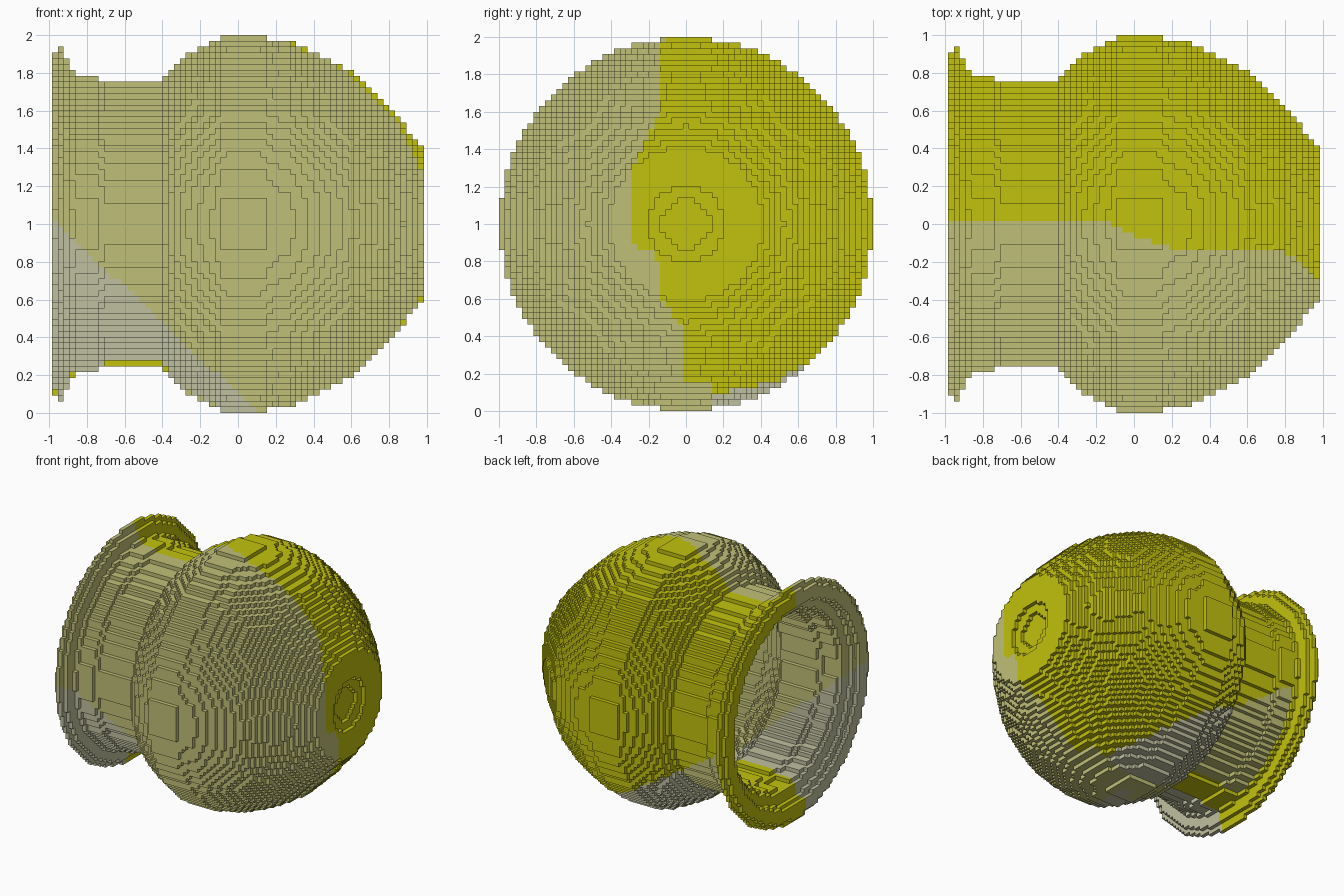
import bpy
import math

cube = bpy.data.objects.get("Cube")
if cube:
    bpy.data.objects.remove(cube, do_unlink=True)

N = 65                 # blocks across the height
NX = 64                # blocks along the axis
H = 2.0 / N


def srgb(*c):
    return [((v / 255 + 0.055) / 1.055) ** 2.4 if v > 10 else v / 255 / 12.92 for v in c] + [1.0]


def make_mat(name, colour):
    m = bpy.data.materials.new(name)
    m.use_nodes = True
    m.diffuse_color = colour
    bsdf = m.node_tree.nodes["Principled BSDF"]
    bsdf.inputs["Base Color"].default_value = colour
    bsdf.inputs["Roughness"].default_value = 0.9
    return m


MATS = [make_mat("yellow", srgb(194, 194, 14)),
        make_mat("khaki", srgb(192, 192, 120)),
        make_mat("pale_grey", srgb(192, 192, 160))]
YELLOW, KHAKI, GREY = range(3)


def interp(points, t):
    if t <= points[0][0]:
        return points[0][1]
    for (a, va), (b, vb) in zip(points, points[1:]):
        if t <= b:
            return va + (vb - va) * (t - a) / (b - a)
    return points[-1][1]


# Outer radius along the axis: flared rim, straight neck, round body
PROFILE = [(-0.97, 0.90), (-0.94, 0.94), (-0.91, 0.90), (-0.88, 0.81), (-0.85, 0.785),
           (-0.74, 0.785), (-0.71, 0.752), (-0.41, 0.752), (-0.385, 0.78), (-0.355, 0.82),
           (-0.325, 0.86), (-0.23, 0.92), (-0.12, 0.97), (-0.075, 1.0), (0.135, 1.0),
           (0.17, 0.985), (0.27, 0.97), (0.35, 0.94), (0.43, 0.905), (0.51, 0.865),
           (0.60, 0.81), (0.65, 0.76), (0.775, 0.645), (0.83, 0.585), (0.88, 0.525),
           (0.94, 0.46), (0.97, 0.42)]

# Colour boundaries between the front and the back
TOP_EDGE = [(-0.18, 0.03), (0.05, -0.08), (0.25, -0.15)]
END_EDGE = [(0.2, 0.0), (0.4, 0.0), (0.6, -0.13), (0.86, -0.16), (0.88, -0.29),
            (1.3, -0.29), (1.6, -0.13), (2.0, -0.13)]


def axis_x(i):
    return (i + 0.5 - NX / 2) * H


def axis_yz(j):
    return (j + 0.5 - N / 2) * H


OUTER = [interp(PROFILE, axis_x(i)) - 0.005 for i in range(NX)]


def solid(i, j, k):
    if not (0 <= i < NX and 0 <= j < N and 0 <= k < N):
        return False
    r = math.hypot(axis_yz(j), axis_yz(k))
    if r > OUTER[i]:
        return False
    # dimple in the closed end
    if (i == NX - 1 and r < 0.2) or (i == NX - 2 and r < 0.13):
        return False
    # hollow inside, open at the rim
    x = axis_x(i)
    wall = 0.10 if x < 0.5 else 0.13
    return not (x < 0.86 and r < OUTER[i] - wall)


def colour(i, j, k):
    x, y, z = axis_x(i), axis_yz(j), axis_yz(k) + 1
    outside = math.hypot(y, z - 1) > OUTER[i] - 0.07
    if x > 0.25:
        edge = interp(END_EDGE, z)
    elif z > 1:
        edge = interp(TOP_EDGE, x)
    else:
        edge = interp(END_EDGE, z) if x > 0 else -0.1
    if y < edge:
        return GREY if z < 0.1 - 0.94 * x else KHAKI
    # patches under the back of the neck and the body
    if z < 0.14 and y < 0.14 and x > -0.35:
        return KHAKI
    if outside and -0.86 < x < 0.4 and y > 0.14 and z < 0.33 - 0.62 * x:
        return KHAKI if x < -0.4 else GREY
    return YELLOW


# The six block faces, wound to point outward
SIDES = [((1, 0, 0), [(1, 0, 0), (1, 1, 0), (1, 1, 1), (1, 0, 1)]),
         ((-1, 0, 0), [(0, 0, 0), (0, 0, 1), (0, 1, 1), (0, 1, 0)]),
         ((0, 1, 0), [(0, 1, 0), (0, 1, 1), (1, 1, 1), (1, 1, 0)]),
         ((0, -1, 0), [(0, 0, 0), (1, 0, 0), (1, 0, 1), (0, 0, 1)]),
         ((0, 0, 1), [(0, 0, 1), (1, 0, 1), (1, 1, 1), (0, 1, 1)]),
         ((0, 0, -1), [(0, 0, 0), (0, 1, 0), (1, 1, 0), (1, 0, 0)])]

CELLS = {(i, j, k) for i in range(NX) for j in range(N) for k in range(N) if solid(i, j, k)}


def build_part(name, x_min, x_max):
    """Skin the exposed faces of the blocks in one stretch of the axis."""
    index, verts, faces, mats = {}, [], [], []
    for cell in sorted(CELLS):
        if not x_min <= axis_x(cell[0]) < x_max:
            continue
        i, j, k = cell
        for d, corners in SIDES:
            if (i + d[0], j + d[1], k + d[2]) in CELLS:
                continue
            face = []
            for a, b, c in corners:
                key = (i + a, j + b, k + c)
                if key not in index:
                    index[key] = len(verts)
                    verts.append(((key[0] - NX / 2) * H, (key[1] - N / 2) * H, key[2] * H))
                face.append(index[key])
            faces.append(face)
            mats.append(colour(i, j, k))
    mesh = bpy.data.meshes.new(name)
    mesh.from_pydata(verts, [], faces)
    for m in MATS:
        mesh.materials.append(m)
    mesh.polygons.foreach_set("material_index", mats)
    mesh.update()
    obj = bpy.data.objects.new(name, mesh)
    bpy.context.collection.objects.link(obj)
    return obj


build_part("flared_rim", -2, -0.865)
build_part("neck", -0.865, -0.4)
build_part("round_body", -0.4, 2)
